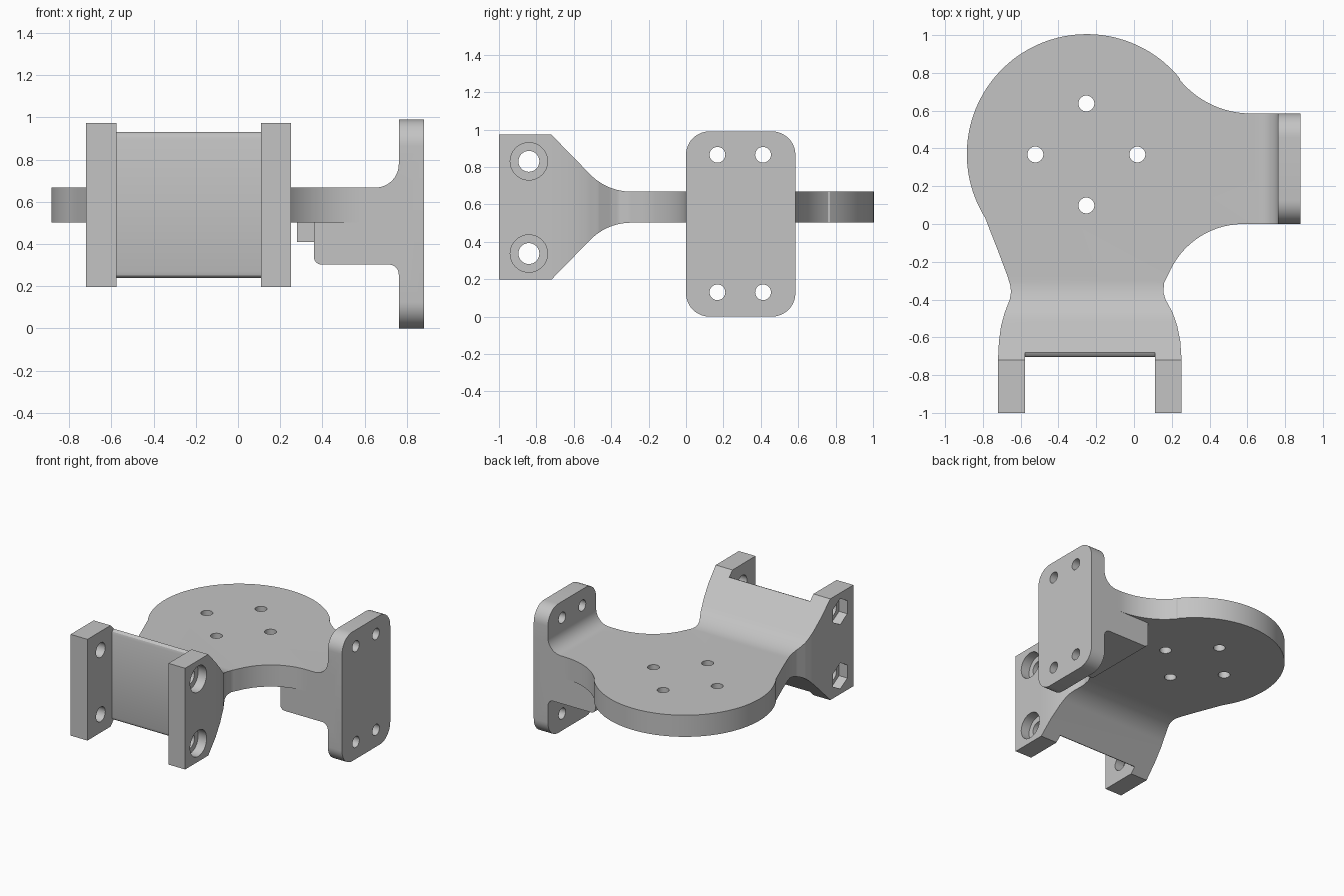
import bpy, bmesh
from math import sin, cos, radians

cube = bpy.data.objects.get("Cube")
if cube:
    bpy.data.objects.remove(cube, do_unlink=True)

grey = bpy.data.materials.new("plain_grey")
grey.use_nodes = True
grey.diffuse_color = (0.55, 0.55, 0.55, 1)
grey.node_tree.nodes["Principled BSDF"].inputs["Base Color"].default_value = (0.55, 0.55, 0.55, 1)


def arc(cx, cy, r, start, end, n=12):
    angles = [radians(start + (end - start) * i / n) for i in range(n + 1)]
    return [(cx + r * cos(a), cy + r * sin(a)) for a in angles]


def prism(name, pts, axis, low, high):
    """Extrude a closed 2D profile along one axis."""
    place = {"x": lambda u, v, d: (d, u, v),
             "y": lambda u, v, d: (u, d, v),
             "z": lambda u, v, d: (u, v, d)}[axis]
    bm = bmesh.new()
    bottom = [bm.verts.new(place(u, v, low)) for u, v in pts]
    top = [bm.verts.new(place(u, v, high)) for u, v in pts]
    bm.faces.new(bottom)
    bm.faces.new(top)
    n = len(pts)
    for i in range(n):
        j = (i + 1) % n
        bm.faces.new((bottom[i], bottom[j], top[j], top[i]))
    bmesh.ops.recalc_face_normals(bm, faces=bm.faces)
    mesh = bpy.data.meshes.new(name)
    bm.to_mesh(mesh)
    bm.free()
    mesh.materials.append(grey)
    obj = bpy.data.objects.new(name, mesh)
    bpy.context.collection.objects.link(obj)
    return obj


def combine(target, other, operation):
    """Apply a boolean, then discard the helper shape."""
    other.hide_render = True
    mod = target.modifiers.new("combine", "BOOLEAN")
    mod.operation = operation
    mod.solver = "EXACT"
    mod.object = other
    bpy.context.view_layer.objects.active = target
    bpy.ops.object.modifier_apply(modifier=mod.name)
    bpy.data.objects.remove(other, do_unlink=True)


def drill(target, u, v, r, axis, low, high, sides=32, turn=0):
    ring = arc(u, v, r, turn, turn + 360, sides)[:-1]
    combine(target, prism("drill", ring, axis, low, high), "DIFFERENCE")


MID = 0.585  # height of the symmetry plane of the clevis


def mirrored(upper):
    return upper + [(y, 2 * MID - z) for y, z in reversed(upper)]


# Plan outline: disc, waist, clevis cheeks and side arm
outline = arc(-0.25, 0.37, 0.635, 39, 212, 64)
outline += [(-0.76, -0.04), (-0.715, -0.155), (-0.672, -0.27), (-0.656, -0.32),
            (-0.651, -0.36), (-0.658, -0.40), (-0.685, -0.47), (-0.704, -0.54),
            (-0.715, -0.62), (-0.72, -0.72), (-0.72, -1), (0.252, -1),
            (0.252, -0.72), (0.245, -0.62), (0.229, -0.54), (0.205, -0.47),
            (0.167, -0.40), (0.155, -0.36), (0.16, -0.31)]
outline += arc(0.58, -0.43, 0.43, 157, 90, 20)
outline += [(0.82, 0), (0.82, 0.585)]
outline += arc(0.62, 1.075, 0.49, 270, 220, 16)
body = prism("mounting_bracket", outline, "z", -0.1, 1.2)

# Side profile: tall clevis end flaring down to the flat plate
profile = [(-1.1, 0.973), (-0.72, 0.973)]
profile += arc(-0.293, 0.975, 0.307, 225, 270, 12) + [(1.1, 0.668)]
combine(body, prism("side_profile", mirrored(profile), "x", -1.2, 1.2), "INTERSECT")

# Pocket between the cheeks, with eased web edges
pocket = [(-1.1, 1.2), (-0.68, 1.2), (-0.68, 0.932), (-0.69, 0.928),
          (-0.70, 0.918), (-0.705, 0.90)]
combine(body, prism("pocket", mirrored(pocket), "x", -0.577, 0.11), "DIFFERENCE")

# Upright flange with fillets and the rib underneath the arm
side = [(0.882, -0.1), (0.882, 1.1), (0.762, 1.1)]
side += arc(0.652, 0.778, 0.11, 0, -90)
side += [(0.652, 0.55), (0.36, 0.55)]
side += arc(0.395, 0.338, 0.035, 180, 270, 6)
side += arc(0.715, 0.256, 0.047, 90, 0, 6) + [(0.762, -0.1)]
flange = prism("flange", side, "y", 0, 0.585)
r = 0.125
plate = []
for cy, cz, a in ((0.585 - r, 0.99 - r, 0), (r, 0.99 - r, 90),
                  (r, r, 180), (0.585 - r, r, 270)):
    plate += arc(cy, cz, r, a, a + 90, 10)
combine(flange, prism("rounded_plate", plate, "x", -1, 1.2), "INTERSECT")
combine(body, flange, "UNION")

# Small step beyond the rib
step = [(0.28, 0.12), (0.42, 0.12), (0.42, 0.465), (0.28, 0.465)]
combine(body, prism("rib_step", step, "z", 0.41, 0.55), "UNION")

# Four holes in the disc
for dx, dy in ((0.27, 0), (-0.27, 0), (0, 0.27), (0, -0.27)):
    drill(body, -0.252 + dx, 0.368 + dy, 0.042, "z", 0.3, 0.9)

# Four holes in the flange
for y in (0.168, 0.412):
    for z in (0.13, 0.865):
        drill(body, y, z, 0.042, "x", 0.7, 1)

# Bolt holes, round counterbores and hexagonal nut pockets in the cheeks
for z in (0.337, 0.83):
    drill(body, -0.84, z, 0.056, "x", -1, 0.5)
    drill(body, -0.84, z, 0.1, "x", 0.18, 0.5)
    drill(body, -0.84, z, 0.1, "x", -1, -0.65, 6, 30)

# Smooth curved walls, crisp edges
bpy.ops.object.select_all(action="DESELECT")
body.select_set(True)
bpy.context.view_layer.objects.active = body
bpy.ops.object.shade_smooth_by_angle(angle=radians(28))
